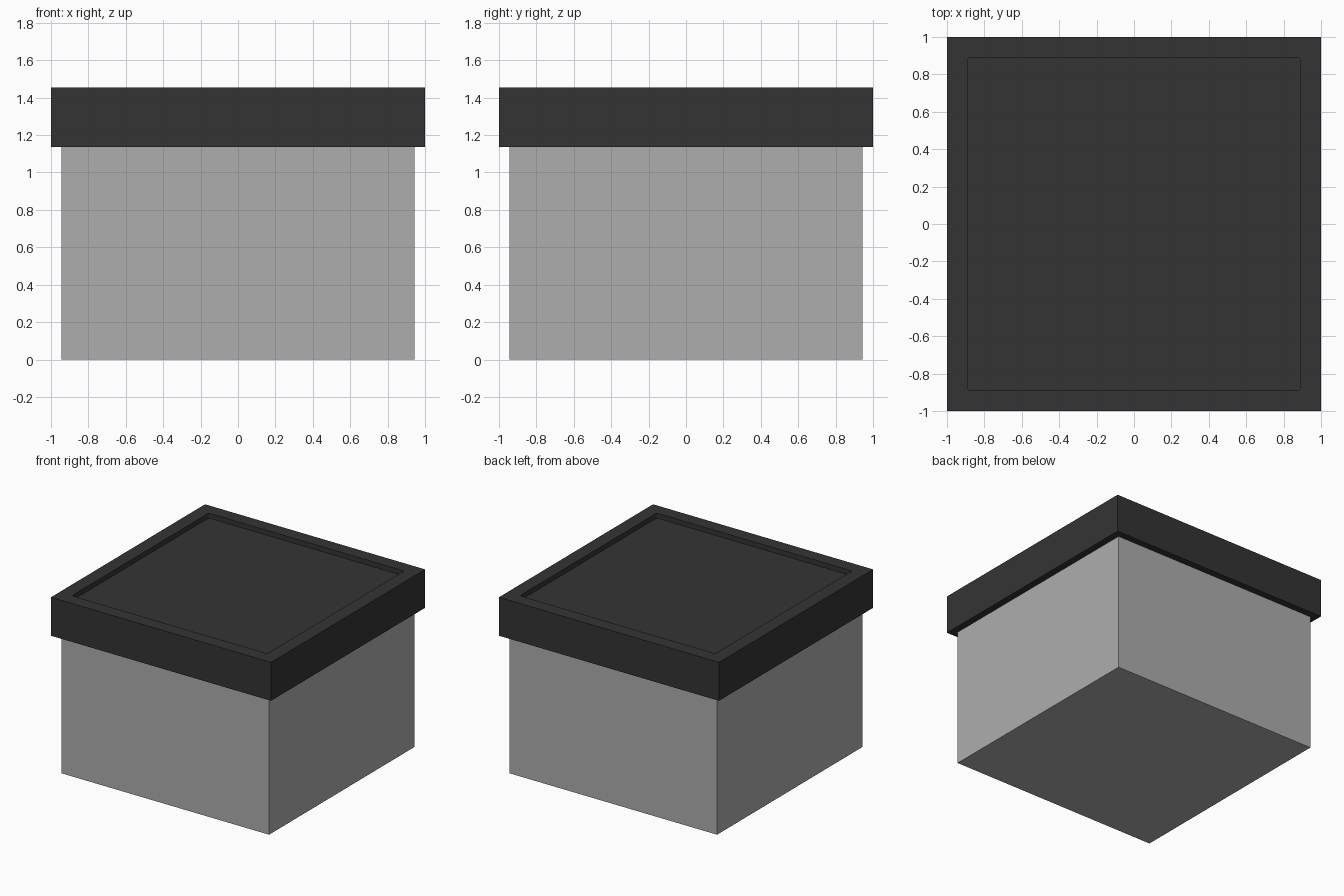
import bpy, bmesh

if "Cube" in bpy.data.objects:
    bpy.data.objects.remove(bpy.data.objects["Cube"])


def material(name, value):
    m = bpy.data.materials.new(name)
    m.diffuse_color = (value, value, value, 1)
    m.use_nodes = True
    m.node_tree.nodes["Principled BSDF"].inputs["Base Color"].default_value = m.diffuse_color
    return m


def box(name, half, z0, z1, mat):
    me = bpy.data.meshes.new(name)
    bm = bmesh.new()
    bmesh.ops.create_cube(bm, size=1)
    for v in bm.verts:
        v.co = (v.co.x * 2 * half, v.co.y * 2 * half, z0 if v.co.z < 0 else z1)
    bm.to_mesh(me)
    bm.free()
    me.materials.append(mat)
    ob = bpy.data.objects.new(name, me)
    bpy.context.collection.objects.link(ob)
    return ob


grey = material("light grey", 0.423)
black = material("charcoal", 0.034)

# Box body, ending at the underside of the lid
box("box_body", 0.943, 0, 1.137, grey)

# Overhanging lid
lid = box("lid", 1.0, 1.137, 1.453, black)

# Shallow square recess in the lid top, with slightly rounded corners
bm = bmesh.new()
bm.from_mesh(lid.data)
top = max(bm.faces, key=lambda f: f.calc_center_median().z)
bmesh.ops.inset_region(bm, faces=[top], thickness=0.158)
floor = bmesh.ops.extrude_discrete_faces(bm, faces=[top])["faces"][0]
for v in floor.verts:
    v.co.z -= 0.04
corners = [e for e in bm.edges
           if abs(e.verts[0].co.x) < 0.9 and abs(e.verts[0].co.z - e.verts[1].co.z) > 0.01]
bmesh.ops.bevel(bm, geom=corners, offset=0.015, segments=3, profile=0.5, affect='EDGES')
bm.normal_update()
bm.to_mesh(lid.data)
bm.free()
